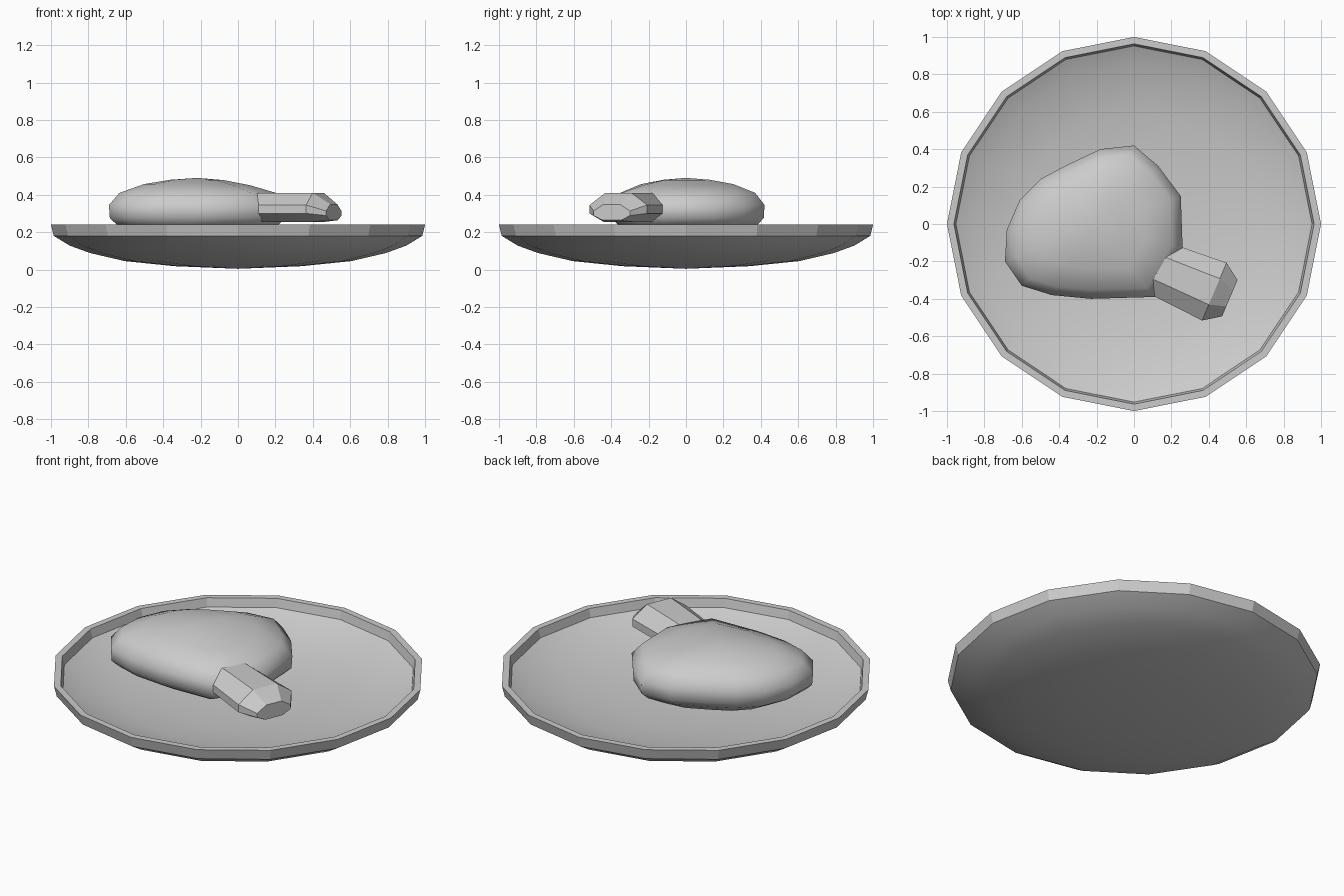
import bpy
from math import cos, sin, tau, radians

if "Cube" in bpy.data.objects:
    bpy.data.objects.remove(bpy.data.objects["Cube"])


def loft(name, rings, bottom, top, smooth):
    """Join equal-length point rings, closing each end at a point or (None) with a flat cap."""
    n = len(rings[0])
    verts = [p for ring in rings for p in ring]
    faces = []
    for k in range(len(rings) - 1):
        for i in range(n):
            j = (i + 1) % n
            faces.append((k * n + i, k * n + j, (k + 1) * n + j, (k + 1) * n + i))
    last = (len(rings) - 1) * n
    if bottom is None:
        faces.append(tuple(reversed(range(n))))
    else:
        verts.append(bottom)
        faces += [(len(verts) - 1, (i + 1) % n, i) for i in range(n)]
    if top is None:
        faces.append(tuple(range(last, last + n)))
    else:
        verts.append(top)
        faces += [(len(verts) - 1, last + i, last + (i + 1) % n) for i in range(n)]
    mesh = bpy.data.meshes.new(name)
    mesh.from_pydata(verts, [], faces)
    obj = bpy.data.objects.new(name, mesh)
    bpy.context.collection.objects.link(obj)
    bpy.ops.object.select_all(action='DESELECT')
    obj.select_set(True)
    bpy.context.view_layer.objects.active = obj
    bpy.ops.object.shade_smooth_by_angle(angle=radians(smooth))
    return obj


# Shallow sixteen-sided dish: outside, rim, then inside
profile = [(.34, .018), (.605, .045), (.79, .088), (.90, .128), (.985, .18), (1, .24),
           (.963, .24), (.952, .19), (.86, .145), (.605, .088), (.34, .06)]
loft("plate", [[(r * cos(tau * i / 16), r * sin(tau * i / 16), z) for i in range(16)]
               for r, z in profile], (0, 0, .004), (0, 0, .05), 20)

# Rounded meat: one outline shrunk at several heights
outline = [(0, .42), (-.18, .40), (-.37, .31), (-.50, .24), (-.61, .13), (-.68, -.03),
           (-.69, -.20), (-.60, -.33), (-.44, -.38), (-.23, -.40), (.11, -.39),
           (.19, -.26), (.26, -.13), (.25, .15), (.13, .31)]
levels = [(.35, .165), (.7, .19), (.91, .24), (.99, .275), (1, .345),
          (.88, .41), (.6, .457), (.3, .48)]
cx, cy = -.22, 0
loft("meat", [[(cx + (x - cx) * s, cy + (y - cy) * s, z - (.02 * s * s if x > .1 and z > .42 else 0))
               for x, y in outline] for s, z in levels],
     (cx, cy, .16), (cx, cy, .49), 50)

# Stubby faceted bone end pointing to the front right
section = [(.155, -.03), (.155, .015), (.07, .08), (-.07, .08),
           (-.155, .015), (-.155, -.03), (-.08, -.075), (.08, -.075)]
a = radians(-23)


def bone_ring(dist, su, sz, zc):
    return [(.19 + dist * cos(a) - u * su * sin(a), -.26 + dist * sin(a) + u * su * cos(a), zc + w * sz)
            for u, w in section]


loft("bone", [bone_ring(-.12, .95, .95, .33), bone_ring(0, .97, 1, .33), bone_ring(.26, 1.08, 1, .33),
              bone_ring(.35, .68, .55, .305)][::-1], None, None, 25)

# Consistent outward normals
for obj in bpy.context.collection.objects:
    bpy.ops.object.select_all(action='DESELECT')
    obj.select_set(True)
    bpy.context.view_layer.objects.active = obj
    bpy.ops.object.mode_set(mode='EDIT')
    bpy.ops.mesh.select_all(action='SELECT')
    bpy.ops.mesh.normals_make_consistent(inside=False)
    bpy.ops.object.mode_set(mode='OBJECT')
